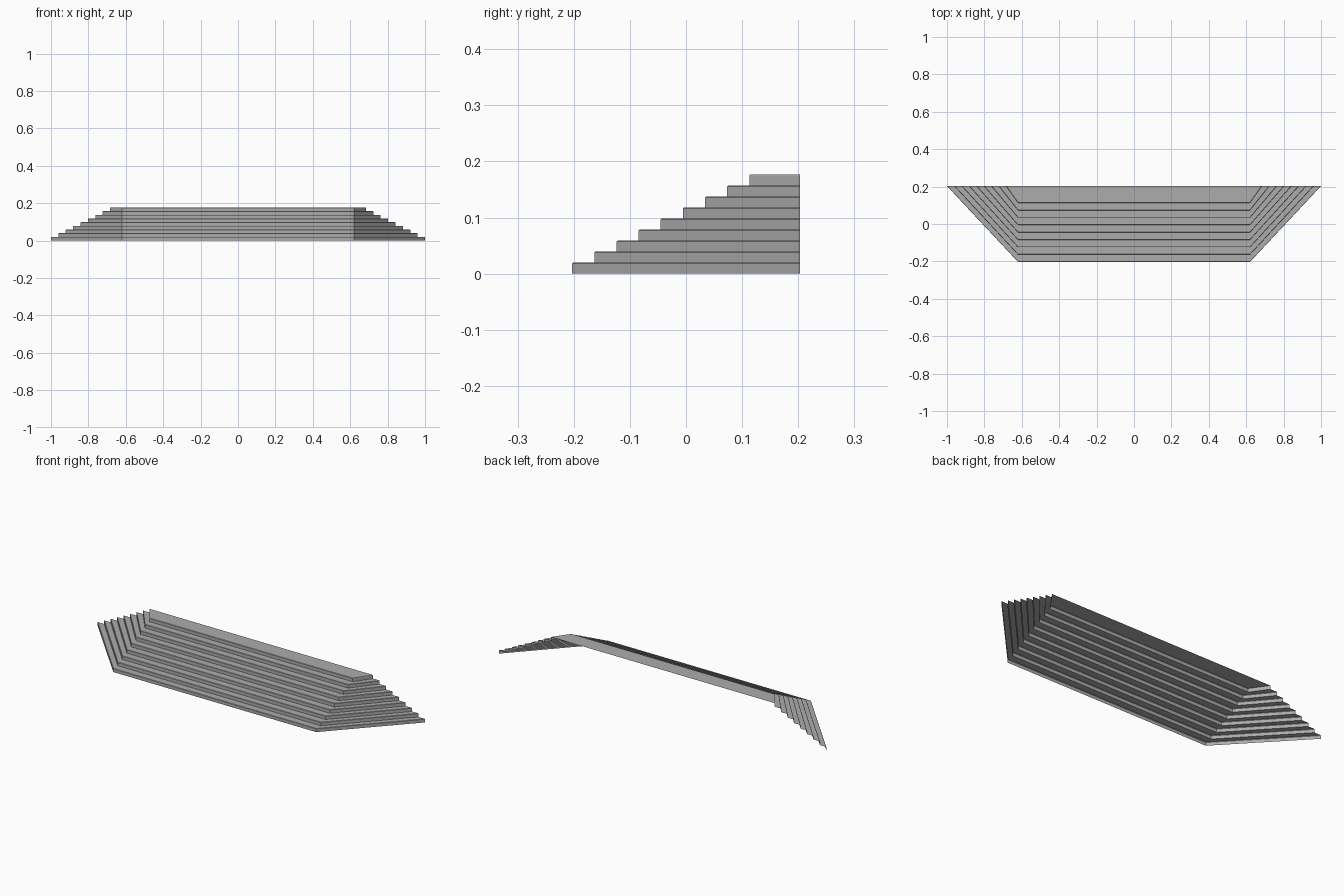
import bpy
import bmesh

STEPS = 9
RISE = 0.177 / STEPS     # height of one step
RUN = 0.0395             # depth of one tread
FRONT, BACK = -0.203, 0.203
CORNER_X, TIP_X = 0.62, 1.0
BEVEL = 0.002            # softened tread edge

cube = bpy.data.objects.get("Cube")
if cube:
    bpy.data.objects.remove(cube, do_unlink=True)

# Plain stone colour
stone = bpy.data.materials.new("grey stone")
stone.use_nodes = True
colour = (0.42, 0.415, 0.42, 1)
stone.diffuse_color = colour
stone.node_tree.nodes["Principled BSDF"].inputs["Base Color"].default_value = colour


def outline(bm, inset, z):
    """Three-sided open outline of the stair, moved inwards by inset."""
    tip, y = TIP_X - inset, FRONT + inset
    points = [(-tip, BACK), (-CORNER_X, y), (CORNER_X, y), (tip, BACK)]
    return [bm.verts.new((px, py, z)) for px, py in points]


def build_step(index):
    """Open shell of one riser, its softened edge and its tread."""
    bm = bmesh.new()
    inset, low, high = index * RUN, index * RISE, (index + 1) * RISE
    rows = [outline(bm, inset, low), outline(bm, inset, high - BEVEL),
            outline(bm, inset + BEVEL, high)]
    last = index == STEPS - 1
    if not last:
        rows.append(outline(bm, inset + RUN, high))
    for a, b in zip(rows, rows[1:]):
        for i in range(3):
            bm.faces.new((a[i], a[i + 1], b[i + 1], b[i]))
    if last:
        bm.faces.new(rows[-1])   # top platform
    name = "top_platform" if last else f"step_{index + 1}"
    mesh = bpy.data.meshes.new(name)
    bm.to_mesh(mesh)
    bm.free()
    mesh.materials.append(stone)
    bpy.context.collection.objects.link(bpy.data.objects.new(name, mesh))


for n in range(STEPS):
    build_step(n)
